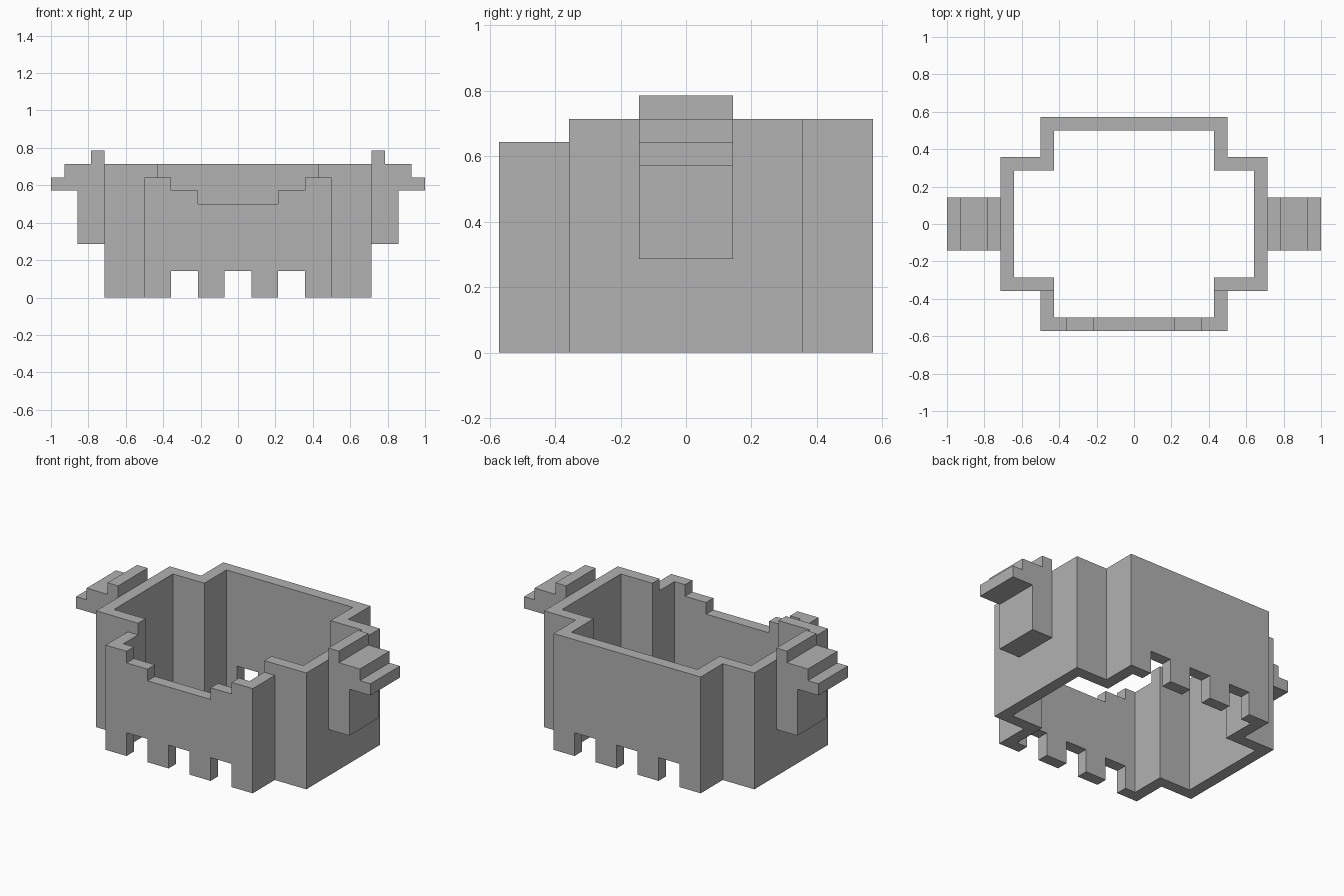
import bpy, bmesh
from mathutils import Vector

U = 1 / 14  # grid step of the blocky design

cube = bpy.data.objects.get("Cube")
if cube:
    bpy.data.objects.remove(cube, do_unlink=True)

grey = bpy.data.materials.new("plain grey")
grey.use_nodes = True
colour = (0.445, 0.445, 0.445, 1)
grey.diffuse_color = colour
grey.node_tree.nodes["Principled BSDF"].inputs["Base Color"].default_value = colour


def prism(name, outline, start, end, axis):
    """Extrude an outline along z (outline is x, y) or y (outline is x, z)."""
    bm = bmesh.new()

    def place(a, b, d):
        return Vector((a, b, d) if axis == "z" else (a, d, b)) * U

    face = bm.faces.new([bm.verts.new(place(a, b, start)) for a, b in outline])
    ext = bmesh.ops.extrude_face_region(bm, geom=[face])
    verts = [g for g in ext["geom"] if isinstance(g, bmesh.types.BMVert)]
    bmesh.ops.translate(bm, verts=verts, vec=place(0, 0, end - start))
    bmesh.ops.recalc_face_normals(bm, faces=bm.faces)
    mesh = bpy.data.meshes.new(name)
    bm.to_mesh(mesh)
    bm.free()
    mesh.materials.append(grey)
    obj = bpy.data.objects.new(name, mesh)
    bpy.context.collection.objects.link(obj)
    return obj


def cut(target, cutter):
    cutter.hide_render = True
    mod = target.modifiers.new("cut", "BOOLEAN")
    mod.operation = "DIFFERENCE"
    mod.solver = "EXACT"
    mod.object = cutter
    bpy.context.view_layer.objects.active = target
    bpy.ops.object.modifier_apply(modifier=mod.name)
    bpy.data.objects.remove(cutter, do_unlink=True)


def mirrored(half):
    """Complete a left-half outline with its mirror image in x."""
    return half + [(-a, b) for a, b in reversed(half)]


def stepped_plan(inset):
    x, y, nx, ny = 10 - inset, 8 - inset, 7 - inset, 5 - inset
    return mirrored([(nx, -y), (nx, -ny), (x, -ny), (x, ny), (nx, ny), (nx, y)])


# Open shell with stepped corners
body = prism("body_shell", stepped_plan(0), 0, 10, "z")
cut(body, prism("hollow_cutter", stepped_plan(1), -1, 12, "z"))

# Lower front rim, stepping down to the middle
rim = mirrored([(3, 7), (3, 8), (5, 8), (5, 9), (7.5, 9), (7.5, 11)])
cut(body, prism("front_rim_cutter", rim, -9, -5, "y"))

# Three gaps along the bottom of both front and back walls
for x in (-4, 0, 4):
    gap = [(x - 1, -1), (x + 1, -1), (x + 1, 2), (x - 1, 2)]
    cut(body, prism("bottom_gap_cutter", gap, -9, 9, "y"))

# Stepped side brackets
bracket = [(10, 4), (12, 4), (12, 8), (14, 8), (14, 9), (13, 9),
           (13, 10), (11, 10), (11, 11), (10, 11)]
for side, s in (("left", 1), ("right", -1)):
    prism(side + "_bracket", [(s * a, b) for a, b in bracket], -2, 2, "y")
